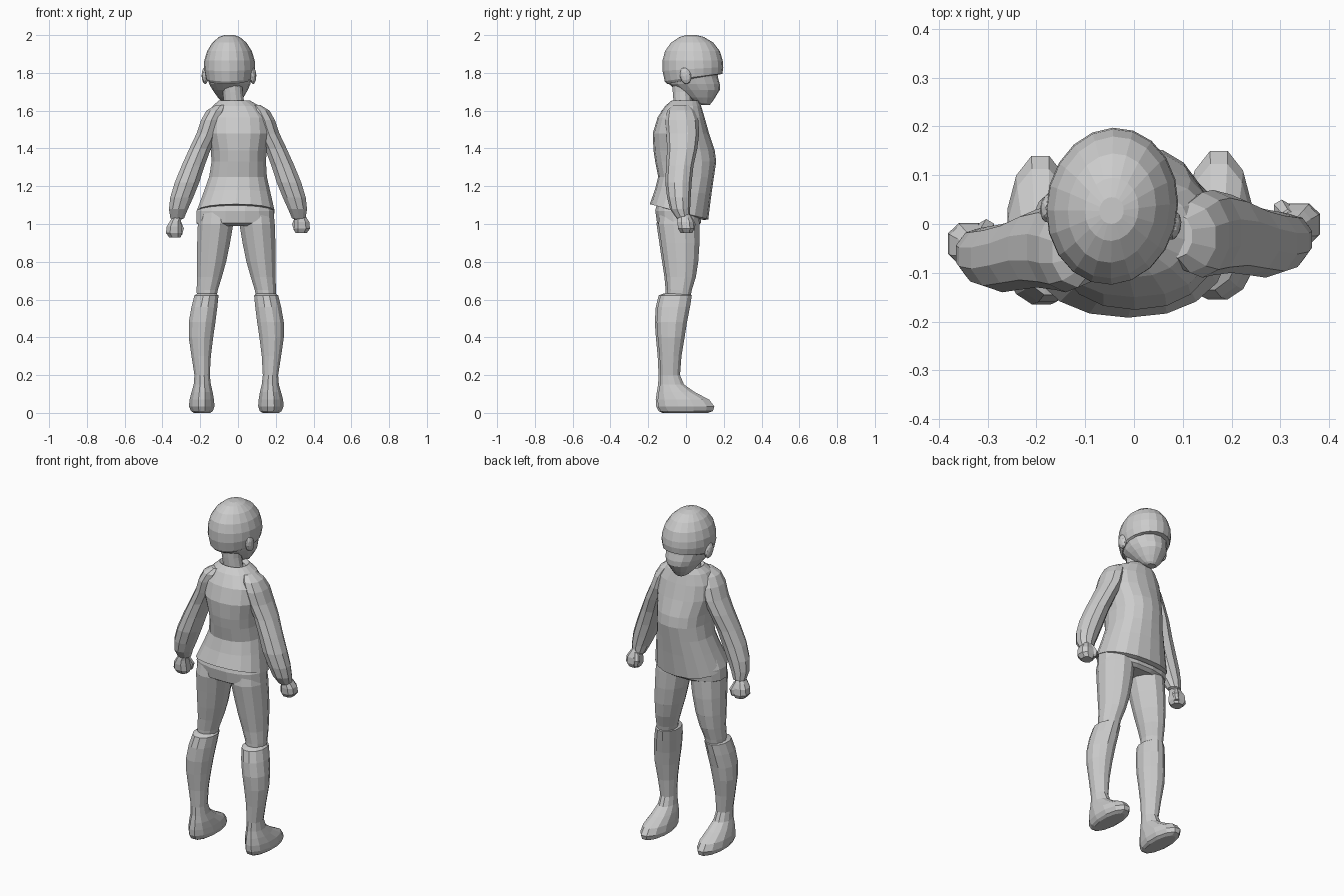
import bpy, bmesh
from math import sin, cos, pi, radians
from mathutils import Matrix, Vector


def finish(bm, name, matrix=None):
    if matrix:
        bm.transform(matrix)
    bmesh.ops.recalc_face_normals(bm, faces=bm.faces)
    me = bpy.data.meshes.new(name)
    bm.to_mesh(me)
    bm.free()
    ob = bpy.data.objects.new(name, me)
    bpy.context.collection.objects.link(ob)
    return ob


def loft(name, rows, n=10, side=1, shift=(0, 0, 0), square=1.0, matrix=None):
    """Rows: z, x centre, x radius, y back, y front, optional tilt along y."""
    bm = bmesh.new()
    rings = []
    for z, cx, rx, y0, y1, *tilt in rows:
        t = tilt[0] if tilt else 0
        ring = []
        for i in range(n):
            a = 2 * pi * (i + 0.5) / n
            c, s = cos(a), sin(a)
            c = abs(c) ** square * (1 if c > 0 else -1)
            s = abs(s) ** square * (1 if s > 0 else -1)
            ring.append(bm.verts.new((
                side * (cx + rx * c) + shift[0],
                (y0 + y1) / 2 + (y1 - y0) / 2 * s + shift[1],
                z + t * s + shift[2])))
        rings.append(ring)
    for a, b in zip(rings, rings[1:]):
        for i in range(n):
            j = (i + 1) % n
            bm.faces.new((a[i], a[j], b[j], b[i]))
    bm.faces.new(rings[0])
    bm.faces.new(rings[-1])
    return finish(bm, name, matrix)


# Head is turned slightly about its own vertical axis
pivot = Vector((-0.045, 0.035, 0))
turn = Matrix.Translation(pivot) @ Matrix.Rotation(radians(-8), 4, 'Z')

# Skull cap with an overhanging fringe in front
loft("skull_cap", [
    (2.00, 0, .025, -.035, .02),
    (1.99, 0, .055, -.07, .06),
    (1.96, 0, .09, -.115, .11),
    (1.915, 0, .118, -.147, .145),
    (1.865, 0, .133, -.16, .16),
    (1.82, 0, .135, -.16, .163, .01),
    (1.775, 0, .126, -.148, .158, .02),
    (1.765, 0, .115, -.135, .13, .025)], n=20, matrix=turn)

# Face, jaw and nape
loft("face", [
    (1.82, 0, .125, -.145, .13),
    (1.775, 0, .118, -.14, .135),
    (1.74, 0, .108, -.125, .145),
    (1.71, 0, .093, -.09, .145),
    (1.67, 0, .068, -.03, .12),
    (1.64, 0, .042, .02, .10),
    (1.63, 0, .025, .05, .09)], n=16, matrix=turn)

# Ears
for side, label in ((1, "right"), (-1, "left")):
    bm = bmesh.new()
    bmesh.ops.create_icosphere(bm, subdivisions=2, radius=1)
    m = turn @ Matrix.Translation((side * .128, -.02, 1.785)) \
        @ Matrix.Rotation(radians(12), 4, 'X') @ Matrix.Diagonal((.018, .03, .046, 1))
    finish(bm, label + "_ear", m)

# Neck
loft("neck", [
    (1.76, -.035, .06, -.075, .04),
    (1.70, -.028, .054, -.072, .035),
    (1.65, -.022, .056, -.068, .035),
    (1.58, -.02, .07, -.08, .04)], n=12)

# Loose sweater: collar, chest, waist, tilted hem
loft("sweater", [
    (1.635, -.02, .06, -.05, .045),
    (1.655, -.02, .082, -.075, .065),
    (1.625, -.01, .125, -.11, .08),
    (1.565, 0, .165, -.15, .098),
    (1.48, .002, .17, -.176, .122),
    (1.39, .004, .15, -.172, .152),
    (1.33, .004, .146, -.163, .160),
    (1.25, 0, .155, -.147, .148),
    (1.17, -.005, .178, -.165, .135, -.01),
    (1.065, -.012, .208, -.192, .118, -.04),
    (1.06, -.012, .192, -.165, .095, -.04)], n=18, square=.9)

# Seat of the trousers below the hem
loft("hips", [
    (1.13, -.012, .185, -.15, .085),
    (1.07, -.014, .208, -.165, .09),
    (1.005, -.014, .21, -.155, .08),
    (.99, -.014, .18, -.13, .06)], n=16, square=.85)

# Arms, fists and legs on both sides; the left side sits a little further back
for side, label, arm_shift, hand_shift, leg_shift in (
        (1, "right", (0, 0, 0), (0, 0, 0), (0, 0, 0)),
        (-1, "left", (0, -.03, 0), (0, -.04, -.023), (-.018, -.01, 0))):
    loft(label + "_sleeve", [
        (1.63, .09, .03, -.07, .02),
        (1.60, .115, .055, -.10, .045),
        (1.55, .14, .058, -.11, .065),
        (1.48, .162, .06, -.105, .07),
        (1.40, .20, .06, -.10, .06),
        (1.31, .237, .064, -.105, .04),
        (1.22, .27, .068, -.11, .03),
        (1.14, .298, .064, -.10, .025),
        (1.08, .315, .053, -.085, .022),
        (1.03, .322, .038, -.05, .02),
        (1.025, .322, .025, -.04, .01)], n=10, side=side, shift=arm_shift)
    loft(label + "_fist", [
        (1.06, .322, .026, -.04, .015),
        (1.035, .332, .032, -.045, .03),
        (1.01, .338, .042, -.048, .042),
        (.975, .338, .046, -.045, .045),
        (.952, .334, .032, -.03, .035)], n=8, side=side, shift=hand_shift, square=.8)
    # Thumb
    loft(label + "_thumb", [
        (1.04, .315, .014, .0, .03),
        (1.0, .303, .019, .012, .05),
        (.965, .308, .014, .015, .045)], n=6, side=side, shift=hand_shift)
    loft(label + "_trouser_leg", [
        (1.06, .098, .09, -.14, .07),
        (1.0, .101, .097, -.15, .075),
        (.90, .111, .09, -.135, .075),
        (.80, .122, .08, -.12, .068),
        (.72, .133, .068, -.107, .055),
        (.65, .145, .058, -.10, .033),
        (.58, .15, .05, -.10, .02)], n=12, side=side, shift=leg_shift)
    # Shin flares below the knee and runs down into the foot
    loft(label + "_lower_leg", [
        (.632, .148, .05, -.11, .02),
        (.622, .149, .066, -.138, .034),
        (.56, .16, .071, -.153, .024),
        (.48, .172, .073, -.158, .008),
        (.40, .178, .067, -.152, -.005),
        (.30, .177, .053, -.142, -.022),
        (.20, .172, .042, -.137, -.03),
        (.15, .171, .047, -.14, -.008),
        (.11, .172, .058, -.148, .05),
        (.07, .174, .067, -.155, .128),
        (.035, .174, .07, -.154, .155),
        (.01, .173, .06, -.14, .148),
        (.0, .173, .045, -.12, .12)], n=12, side=side, shift=leg_shift)
